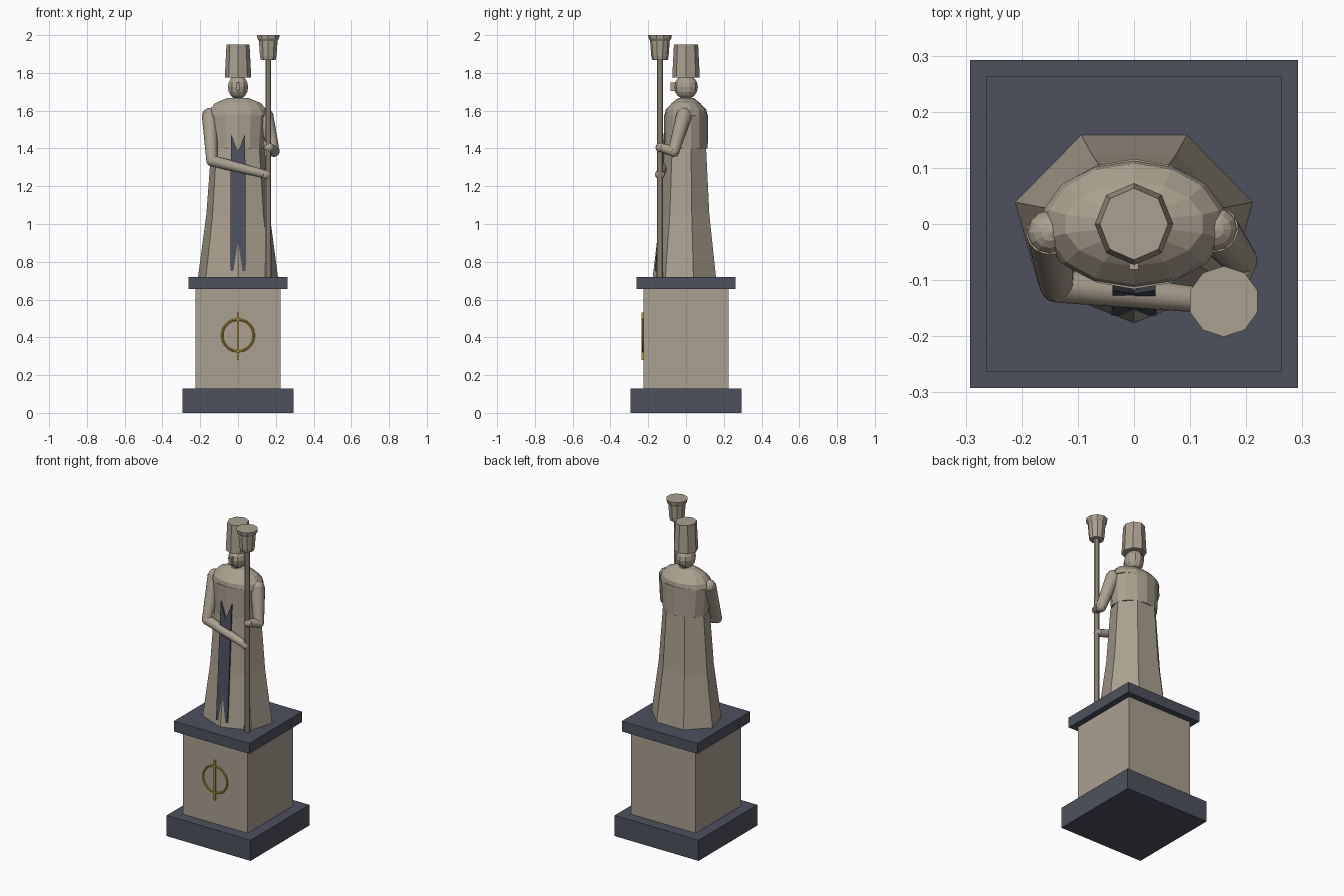
import bpy, bmesh, math
from mathutils import Vector

cube = bpy.data.objects.get("Cube")
if cube:
    bpy.data.objects.remove(cube, do_unlink=True)


def material(name, colour):
    m = bpy.data.materials.new(name)
    m.use_nodes = True
    m.diffuse_color = (*colour, 1)
    m.node_tree.nodes["Principled BSDF"].inputs["Base Color"].default_value = (*colour, 1)
    return m


STONE = material("warm_stone", (0.40, 0.35, 0.275))
SLATE = material("dark_slate", (0.075, 0.083, 0.11))
GOLD = material("gold", (0.55, 0.34, 0.05))


def finish(name, bm, mat, smooth=False):
    bmesh.ops.recalc_face_normals(bm, faces=bm.faces)
    me = bpy.data.meshes.new(name)
    bm.to_mesh(me)
    bm.free()
    for p in me.polygons:
        p.use_smooth = smooth and len(p.vertices) <= 4
    me.materials.append(mat)
    ob = bpy.data.objects.new(name, me)
    bpy.context.collection.objects.link(ob)
    return ob


def box(name, centre, size, mat):
    bm = bmesh.new()
    bmesh.ops.create_cube(bm, size=1)
    for v in bm.verts:
        v.co = Vector(centre) + Vector([c * s for c, s in zip(v.co, size)])
    return finish(name, bm, mat)


def loft(name, rings, sides, mat, centre=(0, 0), start=-math.pi / 2):
    """Stack of elliptical rings (z, rx, ry), capped at both ends."""
    bm = bmesh.new()
    rows = []
    for z, rx, ry in rings:
        rows.append([bm.verts.new((centre[0] + rx * math.cos(start + math.tau * i / sides),
                                   centre[1] + ry * math.sin(start + math.tau * i / sides), z))
                     for i in range(sides)])
    for a, b in zip(rows, rows[1:]):
        for i in range(sides):
            j = (i + 1) % sides
            bm.faces.new((a[i], a[j], b[j], b[i]))
    bm.faces.new(rows[0])
    bm.faces.new(rows[-1])
    return finish(name, bm, mat)


def limb(name, a, b, ra, rb):
    """Tapered round limb between two points."""
    a, b = Vector(a), Vector(b)
    bm = bmesh.new()
    bmesh.ops.create_cone(bm, cap_ends=True, segments=16, radius1=ra, radius2=rb,
                          depth=(b - a).length)
    turn = (b - a).to_track_quat('Z', 'Y')
    for v in bm.verts:
        v.co = turn @ v.co + (a + b) / 2
    return finish(name, bm, STONE, True)


def ball(name, centre, size, u, v):
    bm = bmesh.new()
    bmesh.ops.create_uvsphere(bm, u_segments=u, v_segments=v, radius=1)
    for p in bm.verts:
        p.co = Vector(centre) + Vector([c * s for c, s in zip(p.co, size)])
    return finish(name, bm, STONE)


# Pedestal
box("pedestal_base", (0, 0, 0.065), (0.585, 0.585, 0.13), SLATE)
box("pedestal_column", (0, 0, 0.39), (0.45, 0.45, 0.54), STONE)
box("pedestal_cap", (0, 0, 0.688), (0.526, 0.526, 0.065), SLATE)

# Emblem: ring with an upright bar
bpy.ops.mesh.primitive_torus_add(major_radius=0.084, minor_radius=0.006, major_segments=32,
                                 minor_segments=8, location=(0, -0.228, 0.41),
                                 rotation=(math.pi / 2, 0, 0))
ring = bpy.context.object
ring.name = "emblem_ring"
ring.data.materials.append(GOLD)
box("emblem_bar", (0, -0.228, 0.406), (0.01, 0.014, 0.25), GOLD)

# Robe and shoulders
loft("robe_skirt", [(0.72, 0.217, 0.176), (1.05, 0.172, 0.137), (1.4, 0.145, 0.118)], 7, STONE)
loft("robe_torso", [(1.4, 0.142, 0.115), (1.58, 0.155, 0.116)], 14, STONE)
loft("shoulders", [(1.575, 0.165, 0.113), (1.605, 0.155, 0.108), (1.64, 0.125, 0.075),
                   (1.668, 0.055, 0.04)], 14, STONE)

# Front stripe with swallow-tail ends
bm = bmesh.new()
outline = [(-0.04, 0.75), (-0.022, 0.75), (0, 0.9), (0.022, 0.75), (0.04, 0.75),
           (0.038, 1.48), (0, 1.38), (-0.038, 1.48)]
front = bm.faces.new([bm.verts.new((x, -0.163 + (z - 0.75) * 0.061, z)) for x, z in outline])
back = bmesh.ops.extrude_face_region(bm, geom=[front])
for v in back["geom"]:
    if isinstance(v, bmesh.types.BMVert):
        v.co.y += 0.009
finish("robe_stripe", bm, SLATE)

# Head and hat
ball("head", (0, 0, 1.725), (0.056, 0.063, 0.065), 10, 8)
box("nose", (0, -0.066, 1.727), (0.016, 0.03, 0.045), STONE)
loft("hat", [(1.775, 0.07, 0.073), (1.95, 0.061, 0.064)], 8, STONE)

# Arms: shoulder, elbow, hand
arms = {"right": [(-0.15, -0.015, 1.575), (-0.138, -0.11, 1.335), (0.15, -0.138, 1.262)],
        "left": [(0.145, -0.01, 1.575), (0.19, -0.065, 1.385), (0.165, -0.135, 1.405)]}
for side, (shoulder, elbow, hand) in arms.items():
    limb(side + "_upper_arm", shoulder, elbow, 0.042, 0.03)
    limb(side + "_forearm", elbow, hand, 0.03, 0.022)
    ball(side + "_shoulder_joint", shoulder, (0.04,) * 3, 12, 8)
    ball(side + "_elbow", elbow, (0.03,) * 3, 12, 8)
    ball(side + "_hand", hand, (0.026,) * 3, 12, 8)

# Staff with a cup-shaped head
STAFF = (0.16, -0.138)
loft("staff_rod", [(0.72, 0.017, 0.017), (1.875, 0.016, 0.016)], 10, STONE, STAFF)
loft("staff_head", [(1.867, 0.041, 0.041), (1.89, 0.046, 0.046), (1.97, 0.052, 0.052),
                    (1.982, 0.06, 0.06), (2.0, 0.063, 0.063)], 10, STONE, STAFF)
